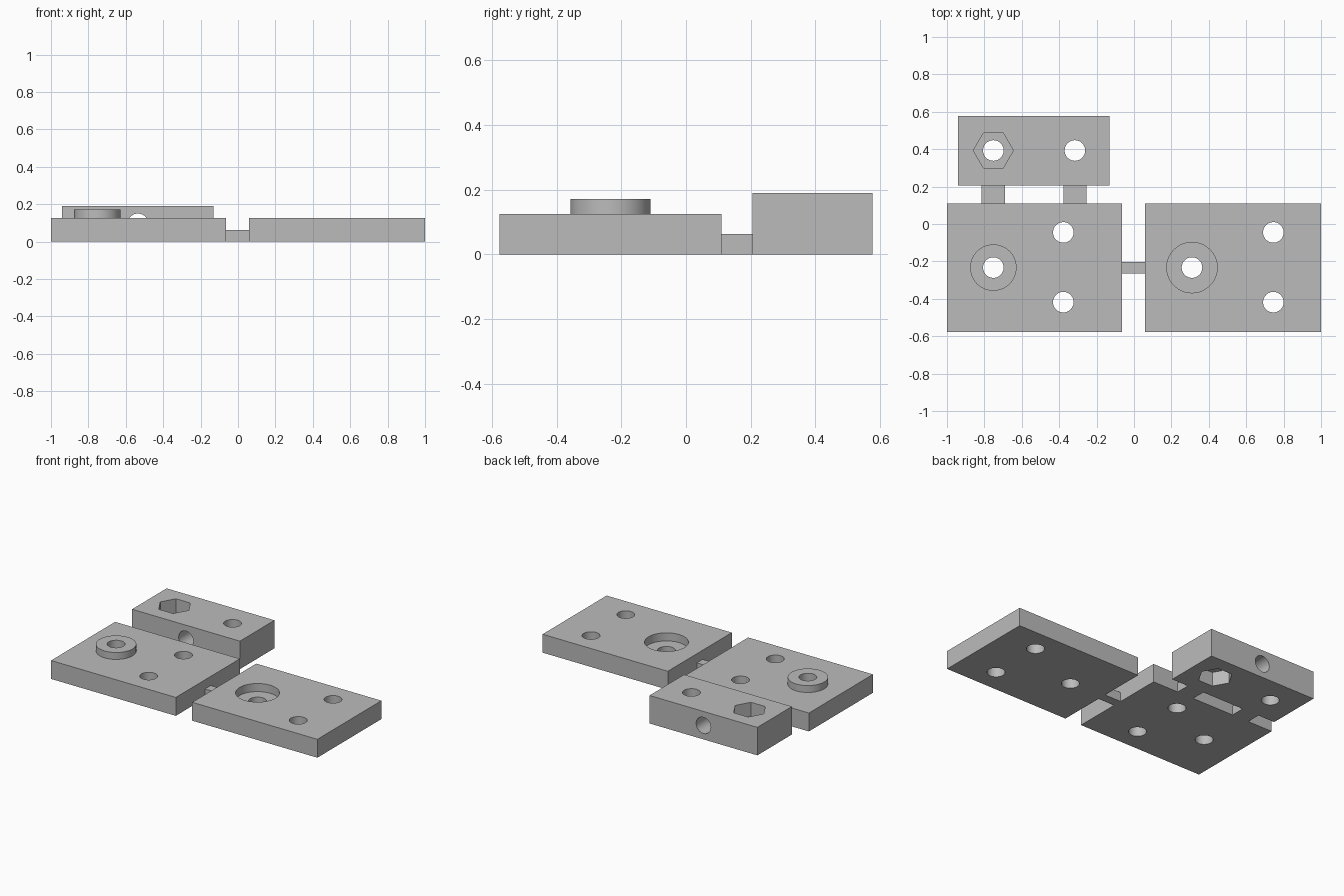
import bpy, math

cube = bpy.data.objects.get("Cube")
if cube:
    bpy.data.objects.remove(cube, do_unlink=True)

grey = bpy.data.materials.new("light_grey")
grey.use_nodes = True
colour = (0.5, 0.5, 0.5, 1)
grey.diffuse_color = colour
grey.node_tree.nodes["Principled BSDF"].inputs["Base Color"].default_value = colour

HOLE = 0.055
PLATE, BLOCK, BRIDGE = 0.125, 0.19, 0.063
FRONT, BACK = -0.577, 0.577
PLATE_BACK, BLOCK_FRONT = 0.11, 0.206


def box(name, x0, x1, y0, y1, height):
    bpy.ops.mesh.primitive_cube_add(size=1, location=((x0 + x1) / 2, (y0 + y1) / 2, height / 2))
    ob = bpy.context.object
    ob.name = name
    ob.scale = (x1 - x0, y1 - y0, height)
    bpy.ops.object.transform_apply(location=False, rotation=False, scale=True)
    ob.data.materials.append(grey)
    return ob


def cylinder(x, y, z0, z1, radius, sides=48):
    # Vertical cylinder; six sides put corners on the x axis
    bpy.ops.mesh.primitive_cylinder_add(vertices=sides, radius=radius, depth=z1 - z0,
                                        location=(x, y, (z0 + z1) / 2),
                                        rotation=(0, 0, math.pi / 2))
    ob = bpy.context.object
    ob.data.materials.append(grey)
    return ob


def combine(target, tool, operation='DIFFERENCE'):
    mod = target.modifiers.new("shape", 'BOOLEAN')
    mod.operation = operation
    mod.solver = 'EXACT'
    mod.object = tool
    bpy.context.view_layer.objects.active = target
    bpy.ops.object.modifier_apply(modifier=mod.name)
    bpy.data.objects.remove(tool, do_unlink=True)


def drill(target, spots):
    for x, y in spots:
        combine(target, cylinder(x, y, -0.1, 0.4, HOLE))


def finish(ob):
    bpy.ops.object.select_all(action='DESELECT')
    ob.select_set(True)
    bpy.context.view_layer.objects.active = ob
    bpy.ops.object.shade_smooth_by_angle(angle=math.radians(30))


# Plate with a raised round boss
boss_plate = box("boss_plate", -1, -0.063, FRONT, PLATE_BACK, PLATE)
combine(boss_plate, cylinder(-0.752, -0.233, 0.06, 0.172, 0.124, 64), 'UNION')
drill(boss_plate, [(-0.752, -0.233), (-0.378, -0.045), (-0.378, -0.418)])
finish(boss_plate)

# Plate with the matching round recess
recess_plate = box("recess_plate", 0.06, 1, FRONT, PLATE_BACK, PLATE)
combine(recess_plate, cylinder(0.31, -0.233, PLATE - 0.055, 0.3, 0.135, 64))
drill(recess_plate, [(0.31, -0.233), (0.745, -0.045), (0.745, -0.418)])
finish(recess_plate)

# Clamp block: hex pockets on opposite sides, two upright holes, one cross hole
clamp_block = box("clamp_block", -0.94, -0.13, BLOCK_FRONT, BACK, BLOCK)
drill(clamp_block, [(-0.752, 0.393), (-0.316, 0.393)])
combine(clamp_block, cylinder(-0.752, 0.393, BLOCK - 0.095, 0.4, 0.107, 6))
combine(clamp_block, cylinder(-0.316, 0.393, -0.2, 0.095, 0.107, 6))
cross = cylinder(-0.535, 0.393, -0.2, 0.39, HOLE)
cross.rotation_euler = (math.pi / 2, 0, 0)
combine(clamp_block, cross)
finish(clamp_block)

# Thin bridges joining the pieces
box("centre_bridge", -0.063, 0.06, -0.264, -0.202, BRIDGE)
box("outer_bridge", -0.815, -0.69, PLATE_BACK, BLOCK_FRONT, BRIDGE)
box("inner_bridge", -0.378, -0.255, PLATE_BACK, BLOCK_FRONT, BRIDGE)
